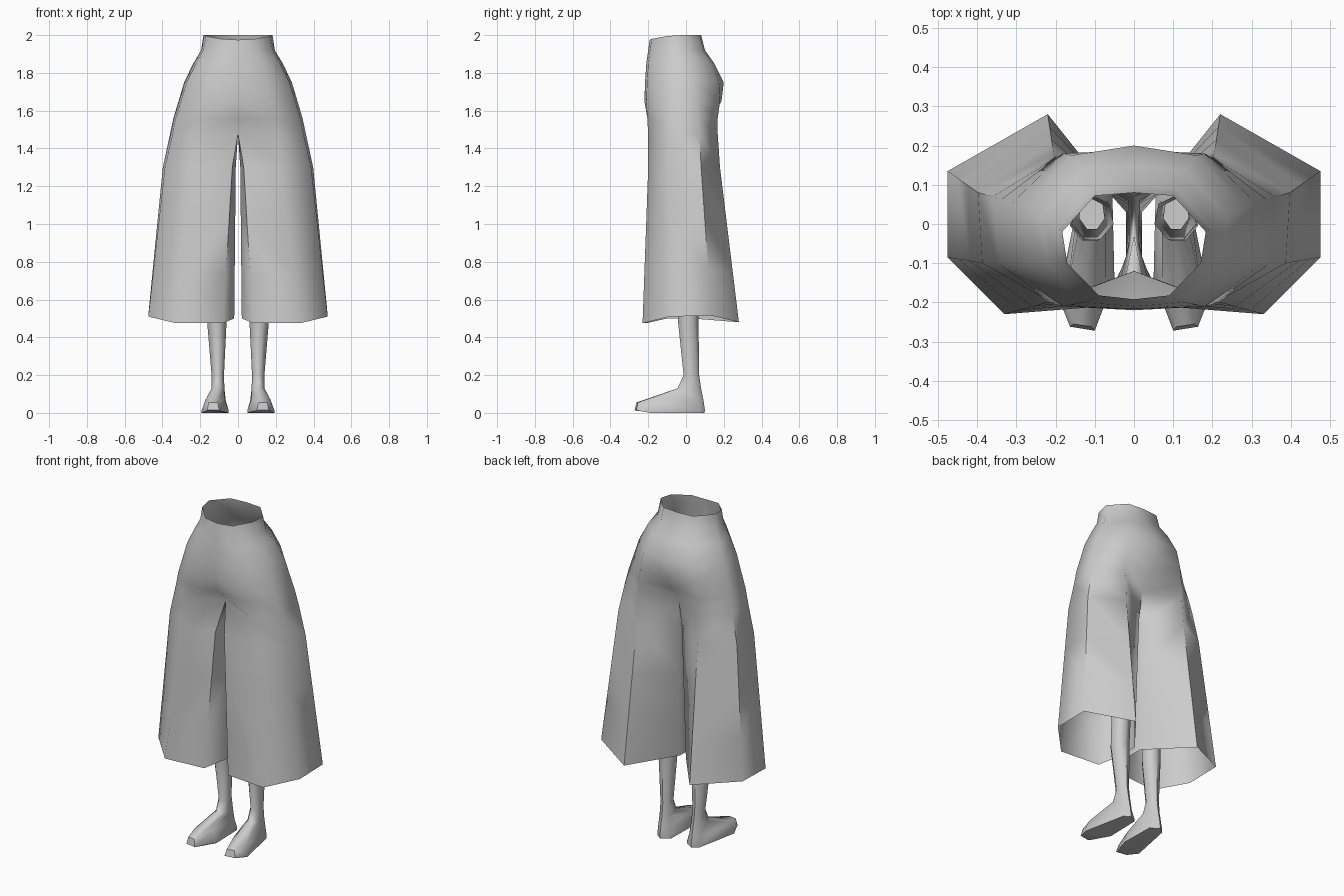
import bpy, bmesh, math

cube = bpy.data.objects.get("Cube")
if cube:
    bpy.data.objects.remove(cube)

grey = bpy.data.materials.new("plain_grey")
grey.use_nodes = True
COL = (0.6, 0.6, 0.6, 1)
grey.diffuse_color = COL
grey.node_tree.nodes["Principled BSDF"].inputs["Base Color"].default_value = COL


def lerp(a, b, t):
    return [tuple(p + (q - p) * t for p, q in zip(u, v)) for u, v in zip(a, b)]


def at(z, pts):
    return [(x, y, z) for x, y in pts]


def strip(bm, a, b, closed):
    """Bridge two rows of vertices with quads."""
    n = min(len(a), len(b))
    for i in range(n if closed else n - 1):
        j = (i + 1) % n
        bm.faces.new((a[i], a[j], b[j], b[i]))


def finish(bm, name, angle):
    """Turn one half into a smooth-shaded object mirrored across x."""
    bmesh.ops.recalc_face_normals(bm, faces=bm.faces)
    for f in bm.faces:
        f.smooth = True
    me = bpy.data.meshes.new(name)
    bm.to_mesh(me)
    bm.free()
    me.set_sharp_from_angle(angle=math.radians(angle))
    me.materials.append(grey)
    ob = bpy.data.objects.new(name, me)
    bpy.context.collection.objects.link(ob)
    mod = ob.modifiers.new("mirror", 'MIRROR')
    mod.use_clip = True
    mod.merge_threshold = 0.0005
    return ob


# Trousers: half rows from front centre round the side to back centre
waist = [(0, -.192, 1.975), (.09, -.182, 1.98), (.17, -.1, 1.995),
         (.183, -.02, 2), (.1, .072, 2), (0, .08, 2)]
hips = [
    waist,
    at(1.92, [(0, -.2), (.1, -.19), (.183, -.1), (.195, -.01), (.105, .092), (0, .1)]),
    at(1.85, [(0, -.21), (.13, -.2), (.222, -.1), (.237, .02), (.13, .135), (0, .15)]),
    at(1.75, [(0, -.217), (.16, -.206), (.272, -.1), (.285, .04), (.16, .175), (0, .2)]),
    at(1.65, [(0, -.22), (.18, -.21), (.302, -.1), (.315, .05), (.18, .18), (0, .188)]),
    at(1.56, [(0, -.19), (.2, -.205), (.33, -.1), (.342, .06), (.2, .168), (0, .135)]),
]
# Crotch row gains one vertex on the inner side; leg rows are closed loops
crotch = at(1.475, [(0, -.12), (.21, -.2), (.347, -.1), (.36, .07), (.2, .168), (0, .07), (0, -.03)])
thigh = at(1.3, [(.03, -.175), (.22, -.2), (.387, -.1), (.398, .08), (.205, .18), (.014, .06), (.012, -.05)])
hem = [(.08, -.21, .475), (.33, -.23, .475), (.475, -.085, .51), (.475, .135, .515),
       (.22, .28, .48), (.02, .03, .5), (.02, -.1, .5)]

bm = bmesh.new()
rows = [[bm.verts.new(p) for p in r] for r in hips + [crotch]]
for a, b in zip(rows, rows[1:]):
    strip(bm, a, b, False)
prev = rows[-1]
for r in [thigh, lerp(thigh, hem, .35), lerp(thigh, hem, .68), hem]:
    row = [bm.verts.new(p) for p in r]
    strip(bm, prev, row, True)
    prev = row
finish(bm, "wide_trousers", 62)


# Lower legs and feet: one tube from the shin down to the sole
def shin(cx, cy, rx, ry, z):
    return [(cx + rx * math.cos(t), cy + ry * math.sin(t), z)
            for t in [math.radians(d) for d in (-112, -68, -15, 40, 90, 140, 195)]]


sole = [(.1, -.272), (.163, -.262), (.192, -.19), (.14, .075), (.105, .1), (.055, .07), (.05, -.14)]
instep = [(.108, -.262, .055), (.155, -.255, .055), (.172, -.17, .07), (.14, .065, .065),
          (.105, .093, .065), (.065, .06, .065), (.072, -.14, .075)]
leg_rows = [
    shin(.105, .015, .055, .057, .75),
    shin(.112, .01, .053, .056, .48),
    shin(.107, .027, .034, .043, .2),
    at(.13, [(.095, -.045), (.12, -.045), (.14, -.01), (.138, .055), (.105, .08), (.072, .055), (.072, -.01)]),
    instep,
    at(.015, sole),
    [(x, y * .98, .012 if y < -.25 else 0) for x, y in sole],
]
bm = bmesh.new()
rows = [[bm.verts.new(p) for p in r] for r in leg_rows]
for a, b in zip(rows, rows[1:]):
    strip(bm, a, b, True)
bm.faces.new(rows[-1])
finish(bm, "legs_and_feet", 55)
